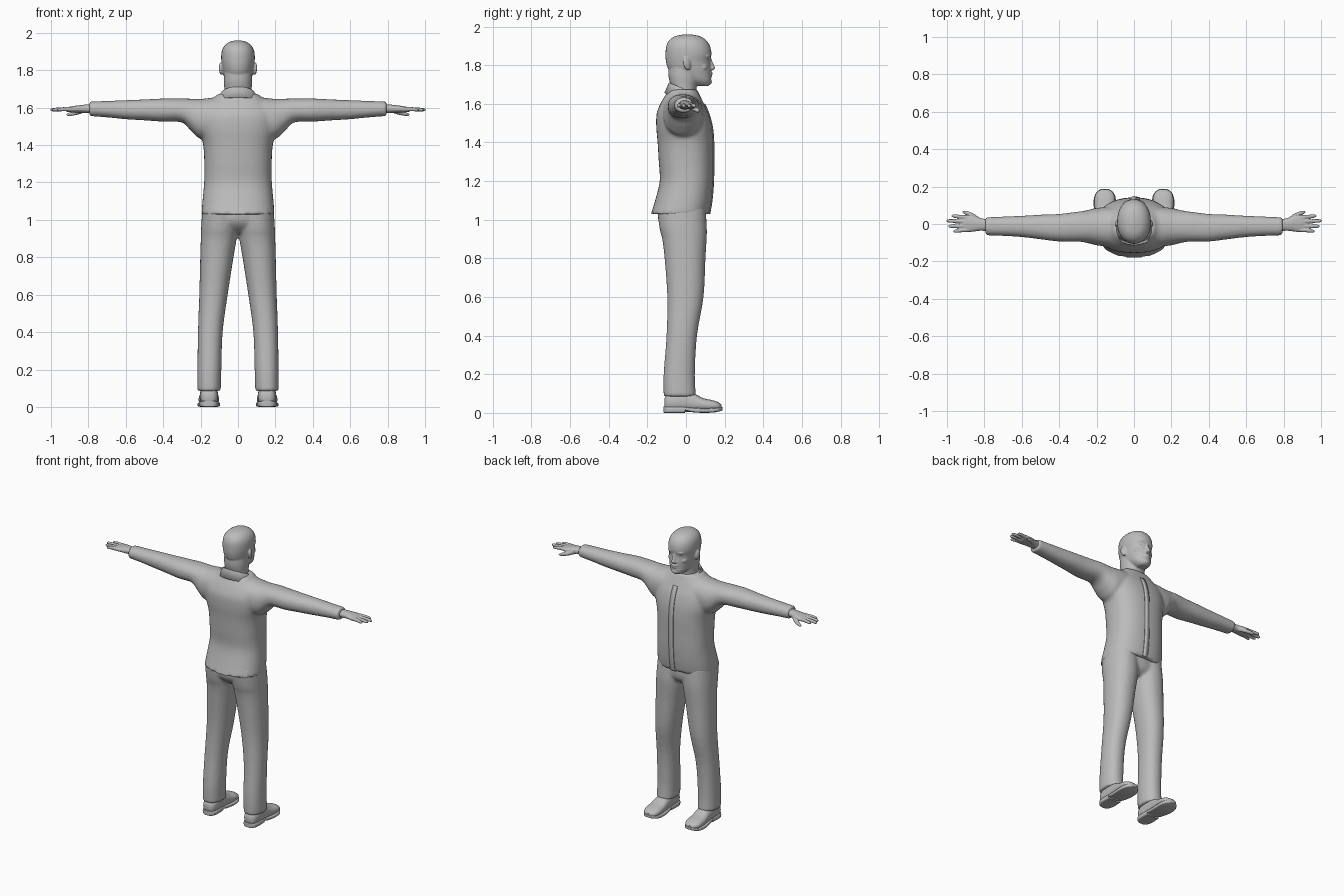
import bpy, bmesh, math
from mathutils import Vector, Matrix

grey = bpy.data.materials.new("plain grey")
grey.diffuse_color = (0.5, 0.5, 0.5, 1)


def smooth_path(secs, n=4):
    """Catmull-Rom interpolation between cross-sections."""
    out = []
    for i in range(len(secs) - 1):
        a, b, c, d = (secs[max(i - 1, 0)], secs[i], secs[i + 1], secs[min(i + 2, len(secs) - 1)])
        for k in range(n):
            t = k / n
            out.append([0.5 * (2 * q + (r - p) * t + (2 * p - 5 * q + 4 * r - s) * t * t
                               + (3 * q - p - 3 * r + s) * t ** 3) for p, q, r, s in zip(a, b, c, d)])
    return out + [list(secs[-1])]


def loft(bm, axis, secs, power=2.2, side=1, sides=32, n=4):
    """Superellipse sections (t, a, b, ra, rb) along an axis; side=-1 mirrors in x."""
    rings = []
    for t, a, b, ra, rb in smooth_path(secs, n):
        ra, rb = max(ra, 0.002), max(rb, 0.002)
        ring = []
        for k in range(sides):
            c, s = math.cos(math.tau * k / sides), math.sin(math.tau * k / sides)
            u = a + ra * math.copysign(abs(c) ** (2 / power), c)
            v = b + rb * math.copysign(abs(s) ** (2 / power), s)
            p = {"X": (t, u, v), "Y": (u, t, v), "Z": (u, v, t)}[axis]
            ring.append(bm.verts.new((p[0] * side, p[1], p[2])))
        rings.append(ring)
    for r, q in zip(rings, rings[1:]):
        for k in range(sides):
            bm.faces.new((r[k], r[(k + 1) % sides], q[(k + 1) % sides], q[k]))
    bm.faces.new(rings[0])
    bm.faces.new(rings[-1])


def ball(bm, pos, size, side=1, rot=(0, 0, 0)):
    m = Matrix.Translation((pos[0] * side, pos[1], pos[2]))
    m = m @ Matrix.Rotation(rot[2] * side, 4, "Z") @ Matrix.Rotation(rot[0], 4, "X")
    bmesh.ops.create_uvsphere(bm, u_segments=20, v_segments=12, radius=1,
                              matrix=m @ Matrix.Diagonal((*size, 1)))


def finish(name, bm, voxel=0, smooth=0, angle=40):
    """Turn the shells into one object, optionally fused into a single skin."""
    bmesh.ops.recalc_face_normals(bm, faces=bm.faces)
    me = bpy.data.meshes.new(name)
    bm.to_mesh(me)
    bm.free()
    ob = bpy.data.objects.new(name, me)
    bpy.context.collection.objects.link(ob)
    me.materials.append(grey)
    for p in me.polygons:
        p.use_smooth = True
    if voxel:
        m = ob.modifiers.new("fuse", "REMESH")
        m.mode, m.voxel_size, m.use_smooth_shade = "VOXEL", voxel, True
        s = ob.modifiers.new("soften", "SMOOTH")
        s.factor, s.iterations = 0.5, smooth
    else:
        bpy.ops.object.select_all(action="DESELECT")
        ob.select_set(True)
        bpy.context.view_layer.objects.active = ob
        bpy.ops.object.shade_smooth_by_angle(angle=math.radians(angle))
    return ob


# jacket: torso and both sleeves fused
bm = bmesh.new()
torso = [(1.03, 0, -.031, .195, .151), (1.10, 0, -.014, .19, .146), (1.2, 0, .002, .181, .138),
         (1.3, 0, 0, .18, .141), (1.4, 0, -.003, .186, .144), (1.48, 0, -.01, .205, .144),
         (1.55, 0, -.018, .21, .134), (1.6, 0, -.02, .19, .113), (1.64, 0, -.018, .145, .092),
         (1.675, 0, -.015, .105, .072)]
loft(bm, "Z", torso, 2.4, sides=48)
for sd in (1, -1):
    loft(bm, "X", [(.05, -.02, 1.56, .10, .09), (.13, -.016, 1.55, .105, .103),
                   (.2, -.014, 1.54, .1, .107), (.25, -.014, 1.561, .088, .087),
                   (.3, -.014, 1.585, .08, .064), (.4, -.02, 1.587, .074, .062),
                   (.5, -.016, 1.588, .066, .056), (.6, -.013, 1.589, .057, .051),
                   (.7, -.012, 1.592, .052, .044), (.795, -.012, 1.594, .048, .039)], side=sd)
finish("jacket", bm, 0.01, 5)

# overlapping front edge of the jacket
bm = bmesh.new()
rows = [(bm.verts.new((-.004, cy + ry + .003, z)), bm.verts.new((.03, cy + ry + .001, z)))
        for z, _, cy, _, ry in smooth_path(torso[:8])]
for (a, b), (c, d) in zip(rows, rows[1:]):
    bm.faces.new((a, b, d, c))
ob = finish("jacket_front_edge", bm)
m = ob.modifiers.new("thickness", "SOLIDIFY")
m.thickness, m.offset = 0.005, 0

# folded collar, running around the back to two front points
bm = bmesh.new()
rows = []
for i in range(-24, 25):
    t = math.radians(i * 6.9)
    f = 1 - math.cos(t)
    tip = max(0, abs(i) - 17) / 7
    s, c = math.sin(t), math.cos(t)
    inner = bm.verts.new((.078 * s, -.012 - .066 * c, 1.665 - .032 * f))
    top = bm.verts.new((.09 * s, -.012 - .076 * c, 1.708 - .034 * f))
    low = bm.verts.new(((.118 + .03 * tip) * s, -.015 - (.094 + .022 * tip) * c, 1.655 - .026 * f - .035 * tip))
    rows.append((inner, top, low))
for p, q in zip(rows, rows[1:]):
    for k in (0, 1):
        bm.faces.new((p[k], p[k + 1], q[k + 1], q[k]))
ob = finish("collar", bm, angle=50)
m = ob.modifiers.new("thickness", "SOLIDIFY")
m.thickness, m.offset = 0.007, 0

# trousers: pelvis and two legs fused
bm = bmesh.new()
loft(bm, "Z", [(.93, 0, -.01, .08, .07), (.96, 0, -.015, .13, .105), (1.0, 0, -.022, .165, .122),
               (1.08, 0, -.025, .165, .122)])
for sd in (1, -1):
    loft(bm, "Z", [(.085, .155, -.032, .063, .084), (.2, .153, -.035, .064, .081),
                   (.4, .148, -.022, .066, .079), (.6, .131, -.003, .076, .094),
                   (.8, .113, -.005, .089, .106), (.9, .103, -.008, .096, .115),
                   (.96, .1, -.015, .097, .123), (1.07, .096, -.025, .094, .126)], side=sd)
finish("trousers", bm, 0.01, 4)

# shoes: rounded uppers, flat soles and heels
for sd, label in ((1, "right"), (-1, "left")):
    bm = bmesh.new()
    loft(bm, "Y", [(-.112, .155, .05, .02, .022), (-.1, .155, .053, .038, .04), (-.07, .155, .056, .047, .05),
                   (-.02, .155, .06, .049, .055), (.04, .155, .053, .05, .047), (.09, .156, .043, .054, .033),
                   (.14, .156, .038, .054, .027), (.17, .156, .034, .042, .02), (.185, .156, .03, .018, .01)],
         2.4, sd)
    finish(label + "_shoe_upper", bm)
    bm = bmesh.new()
    loft(bm, "Y", [(-.004, .155, .022, .046, .01), (.03, .155, .016, .052, .012), (.09, .156, .012, .059, .012),
                   (.14, .156, .014, .058, .012), (.172, .156, .018, .043, .011), (.188, .156, .022, .018, .009)],
         5, sd)
    loft(bm, "Y", [(-.116, .155, .017, .02, .016), (-.104, .155, .016, .039, .016),
                   (-.07, .155, .016, .05, .016), (-.004, .155, .016, .048, .016)], 5, sd)
    finish(label + "_shoe_sole", bm)

# hands: palm, four fingers and a thumb
for sd, label in ((1, "right"), (-1, "left")):
    bm = bmesh.new()
    loft(bm, "X", [(.76, -.01, 1.595, .03, .024), (.82, -.002, 1.594, .034, .022), (.87, .003, 1.592, .045, .018),
                   (.905, .003, 1.59, .045, .014), (.92, .003, 1.59, .038, .009)], side=sd)
    for y0, y1, tip in ((.034, .043, .976), (.012, .017, 1.002), (-.011, -.012, .992), (-.031, -.038, .966)):
        loft(bm, "X", [(.88, y0, 1.592, .011, .012), (.93, (y0 + y1) / 2, 1.592, .0105, .011),
                       (tip - .012, y1, 1.589, .009, .009), (tip, y1, 1.588, .004, .004)], side=sd, sides=14)
    loft(bm, "X", [(.82, .015, 1.59, .014, .016), (.86, .043, 1.575, .014, .013),
                   (.9, .06, 1.565, .011, .01), (.917, .064, 1.562, .004, .004)], side=sd, sides=14)
    finish(label + "_hand", bm, 0.0035, 2)

# head: neck, skull, nose, lips, brow and ears fused
bm = bmesh.new()
loft(bm, "Z", [(1.60, 0, -.012, .075, .062), (1.68, 0, -.012, .072, .066), (1.74, 0, -.012, .076, .078),
               (1.79, 0, -.01, .075, .08)])
loft(bm, "Z", [(1.692, 0, .078, .028, .035), (1.702, 0, .074, .042, .053), (1.72, 0, .058, .058, .073),
               (1.745, 0, .035, .07, .095), (1.78, 0, .019, .079, .111), (1.82, 0, .011, .085, .115),
               (1.86, 0, .013, .09, .119), (1.90, 0, .011, .087, .113), (1.93, 0, .009, .073, .095),
               (1.951, 0, .008, .046, .062), (1.96, 0, .008, .012, .016)], 2.15)
loft(bm, "Z", [(1.773, 0, .128, .012, .009), (1.783, 0, .133, .018, .018), (1.795, 0, .13, .013, .018),
               (1.825, 0, .122, .009, .013), (1.85, 0, .117, .009, .01)], 2, sides=16)
ball(bm, (0, .124, 1.759), (.026, .015, .007))
ball(bm, (0, .122, 1.746), (.023, .015, .008))
ball(bm, (0, .117, 1.713), (.024, .018, .015))
for sd in (1, -1):
    ball(bm, (.034, .113, 1.847), (.028, .014, .008), sd, (0, 0, -.35))
    ball(bm, (.046, .086, 1.79), (.022, .025, .02), sd)
    ball(bm, (.015, .122, 1.782), (.008, .012, .008), sd)
    ball(bm, (.09, .005, 1.808), (.011, .02, .034), sd, (.2, 0, .35))
finish("head", bm, 0.0045, 3)

# eyes
for sd, label in ((1, "right"), (-1, "left")):
    bm = bmesh.new()
    ball(bm, (.033, .107, 1.826), (.014, .012, .008), sd)
    finish(label + "_eye", bm)
